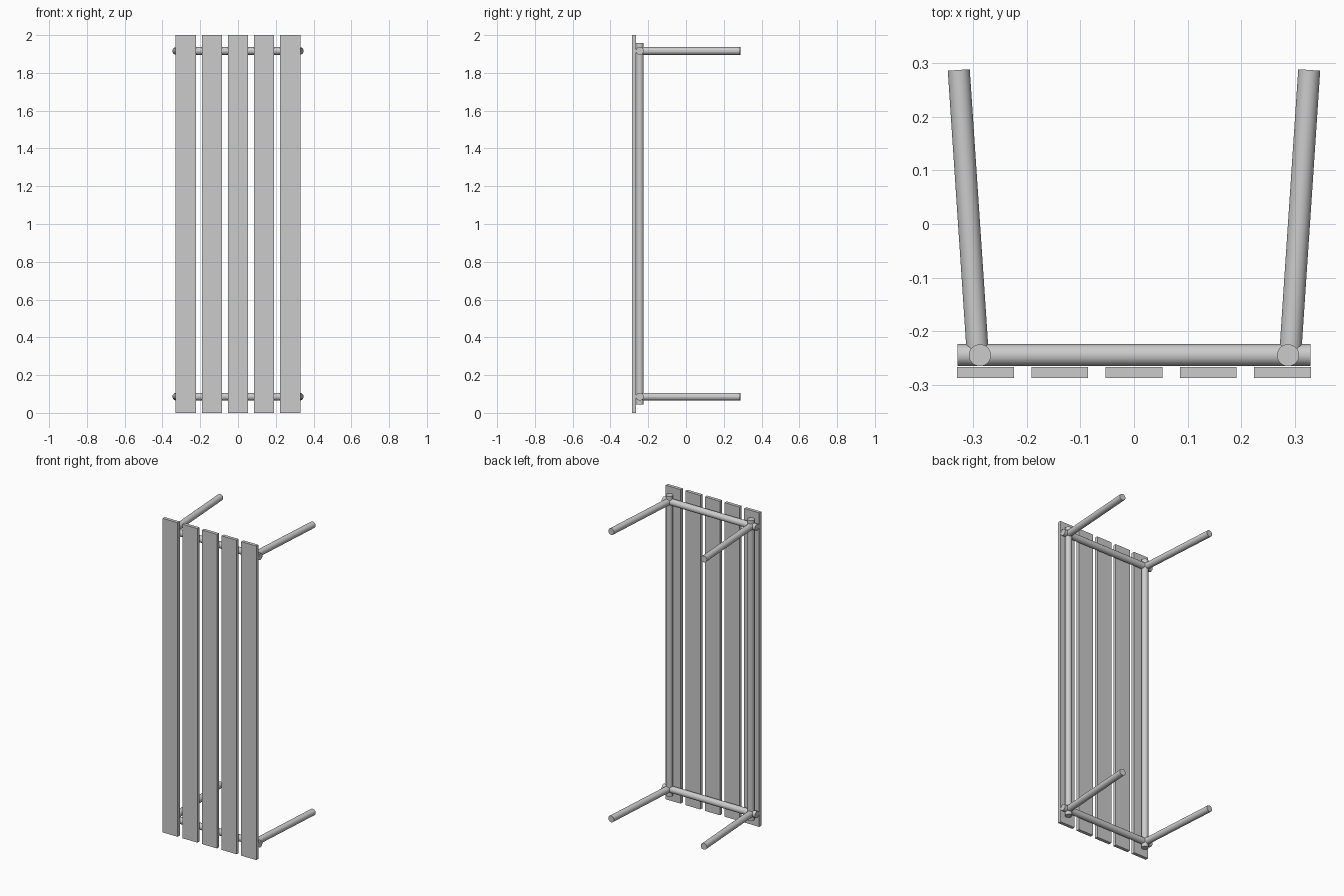
import bpy
import math
from mathutils import Vector

cube = bpy.data.objects.get("Cube")
if cube:
    bpy.data.objects.remove(cube, do_unlink=True)

grey = bpy.data.materials.new("plain_grey")
grey.use_nodes = True
colour = (0.6, 0.6, 0.6, 1)
grey.diffuse_color = colour
grey.node_tree.nodes["Principled BSDF"].inputs["Base Color"].default_value = colour

RADIUS = 0.0205
POLE_Y = -0.2445


def pole(name, start, end):
    """Round pole running between two points."""
    a, b = Vector(start), Vector(end)
    bpy.ops.mesh.primitive_cylinder_add(
        vertices=32, radius=RADIUS, depth=(b - a).length, location=(a + b) / 2)
    ob = bpy.context.object
    ob.name = name
    ob.rotation_euler = (b - a).to_track_quat("Z", "Y").to_euler()
    ob.data.materials.append(grey)
    bpy.ops.object.shade_smooth_by_angle(angle=math.radians(30))


# Five flat planks with even gaps
for i in range(5):
    bpy.ops.mesh.primitive_cube_add(size=1, location=((i - 2) * 0.1383, -0.2765, 1))
    plank = bpy.context.object
    plank.name = f"plank_{i + 1}"
    plank.scale = (0.106, 0.021, 2)
    bpy.ops.object.transform_apply(location=False, rotation=False, scale=True)
    plank.data.materials.append(grey)

# Long rails behind the outer planks
for side, s in (("left", 1), ("right", -1)):
    pole(f"{side}_rail", (s * 0.287, POLE_Y, 0.045), (s * 0.287, POLE_Y, 1.957))

# Crossbars and splayed legs at each end
for end, z in (("lower", 0.086), ("upper", 1.916)):
    pole(f"{end}_crossbar", (-0.329, POLE_Y, z), (0.329, POLE_Y, z))
    for side, s in (("left", 1), ("right", -1)):
        pole(f"{end}_{side}_leg", (s * 0.291, POLE_Y, z), (s * 0.3265, 0.287, z))
